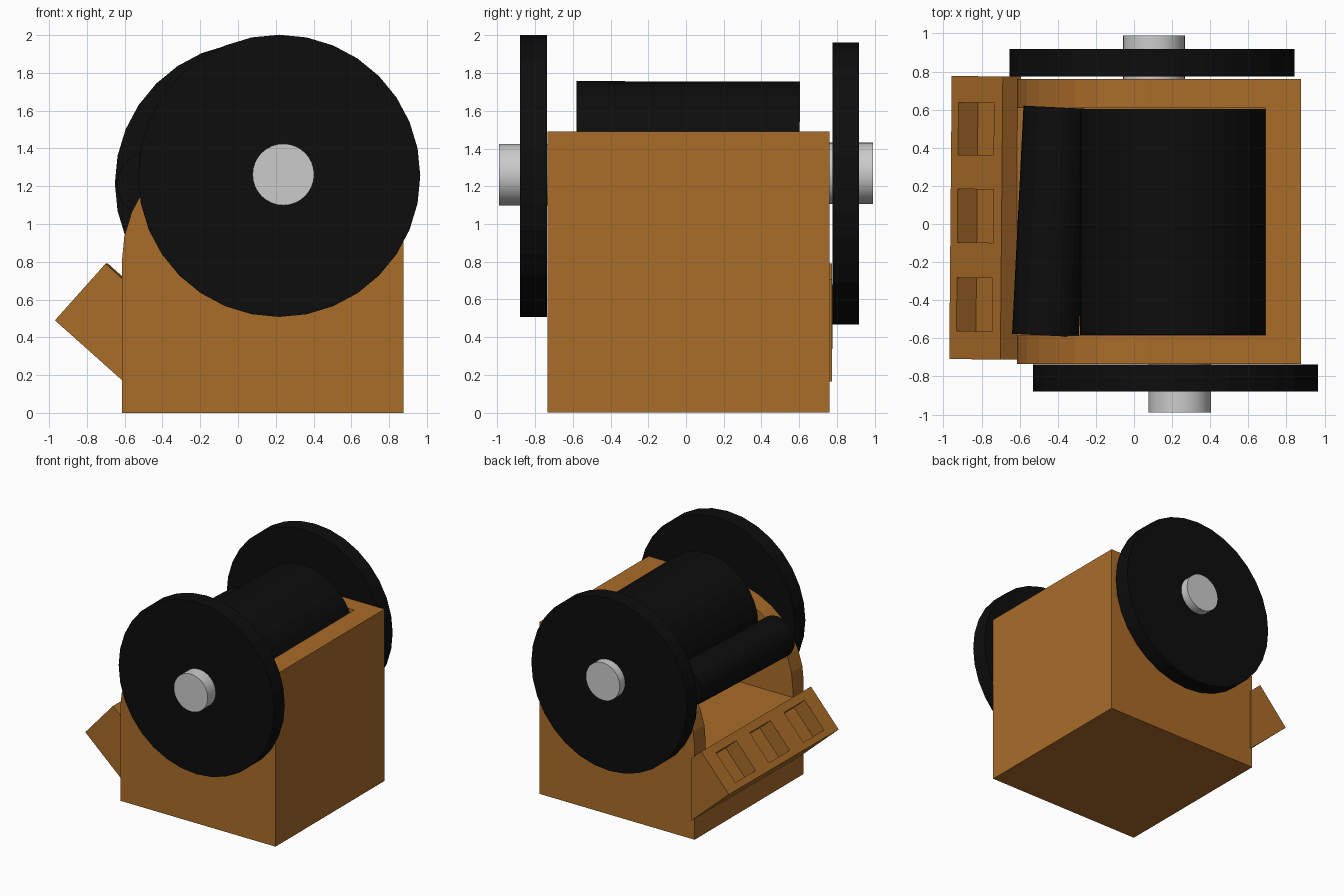
import bpy, math
from mathutils import Vector

if "Cube" in bpy.data.objects:
    bpy.data.objects.remove(bpy.data.objects["Cube"])


def material(name, color):
    m = bpy.data.materials.new(name)
    m.diffuse_color = (*color, 1)
    m.use_nodes = True
    m.node_tree.nodes["Principled BSDF"].inputs["Base Color"].default_value = m.diffuse_color
    return m


ORANGE = material("orange_paint", (0.40, 0.15, 0.022))
BLACK = material("black_rubber", (0.004, 0.004, 0.004))


def prism(name, profile, y0, y1, mat=None):
    """Extrude an x-z profile along y."""
    n = len(profile)
    verts = [(x, y, z) for y in (y0, y1) for x, z in profile]
    faces = [tuple(range(n)), tuple(range(2 * n - 1, n - 1, -1))]
    faces += [(i, i + n, (i + 1) % n + n, (i + 1) % n) for i in range(n)]
    me = bpy.data.meshes.new(name)
    me.from_pydata(verts, [], faces)
    ob = bpy.data.objects.new(name, me)
    bpy.context.collection.objects.link(ob)
    # make the normals point outward
    bpy.context.view_layer.objects.active = ob
    ob.select_set(True)
    bpy.ops.object.mode_set(mode='EDIT')
    bpy.ops.mesh.select_all(action='SELECT')
    bpy.ops.mesh.normals_make_consistent(inside=False)
    bpy.ops.object.mode_set(mode='OBJECT')
    ob.select_set(False)
    if mat:
        me.materials.append(mat)
    return ob


def cylinder(name, start, end, radius, mat=None, sides=32):
    a, b = Vector(start), Vector(end)
    bpy.ops.mesh.primitive_cylinder_add(vertices=sides, radius=radius,
                                        depth=(b - a).length, location=(a + b) / 2)
    ob = bpy.context.object
    ob.name = name
    ob.rotation_euler = (b - a).to_track_quat('Z', 'Y').to_euler()
    ob.select_set(False)
    if mat:
        ob.data.materials.append(mat)
    return ob


def cut(target, cutter):
    cutter.hide_render = True
    mod = target.modifiers.new("cut", 'BOOLEAN')
    mod.operation, mod.solver, mod.object = 'DIFFERENCE', 'EXACT', cutter
    bpy.context.view_layer.objects.active = target
    bpy.ops.object.modifier_apply(modifier=mod.name)
    bpy.data.objects.remove(cutter)


# housing: block with one rounded upper edge, hollowed from above and from the left
arc = [(0.075 - 0.69 * math.cos(t), 0.80 + 0.69 * math.sin(t))
       for t in (math.pi / 2 * i / 8 for i in range(9))]
housing = prism("housing", [(-0.615, 0)] + arc + [(0.875, 1.49), (0.875, 0)],
                -0.735, 0.76, ORANGE)
cut(housing, prism("cavity_cutter", [(-0.9, 0.72), (-0.9, 2), (0.69, 2), (0.69, 0.72)],
                   -0.585, 0.608))

# control panel: sloped box with three rectangular pockets
low, high = Vector((-0.963, 0.49)), Vector((-0.695, 0.79))
up = (high - low).normalized()
inward = Vector((up.y, -up.x))
panel = prism("control_panel", [low, high, (-0.60, 0.705), (-0.60, 0.166)],
              -0.717, 0.768, ORANGE)
p0, p1 = low + up * 0.055, low + up * 0.335
for y0, y1 in ((-0.57, -0.29), (-0.105, 0.175), (0.355, 0.63)):
    cut(panel, prism("pocket_cutter",
                     [p0 - inward * 0.1, p1 - inward * 0.1,
                      p1 + inward * 0.137, p0 + inward * 0.137], y0, y1))
panel.rotation_euler.z = math.radians(-0.5)

# drum resting in the cavity, and the slim skewed roller next to it
cylinder("drum", (0.203, -0.582, 1.27), (0.203, 0.602, 1.267), 0.487, BLACK)
cylinder("small_roller", (-0.465, -0.585, 1.21), (-0.405, 0.612, 1.21), 0.175, BLACK)

# side wheels with their axle stubs
for side, y_in, y_out, y_tip, y_root, wheel, axle in (
        ("front", -0.737, -0.88, -0.99, -0.60, (0.218, 1.255), (0.24, 1.262)),
        ("rear", 0.775, 0.917, 0.99, 0.62, (0.095, 1.215), (0.105, 1.268))):
    cylinder(side + "_wheel", (wheel[0], y_in, wheel[1]), (wheel[0], y_out, wheel[1]),
             0.747, BLACK)
    stub = cylinder(side + "_axle", (axle[0], y_root, axle[1]), (axle[0], y_tip, axle[1]),
                    0.163)
    bpy.context.view_layer.objects.active = stub
    stub.select_set(True)
    bpy.ops.object.shade_smooth_by_angle()
    stub.select_set(False)
